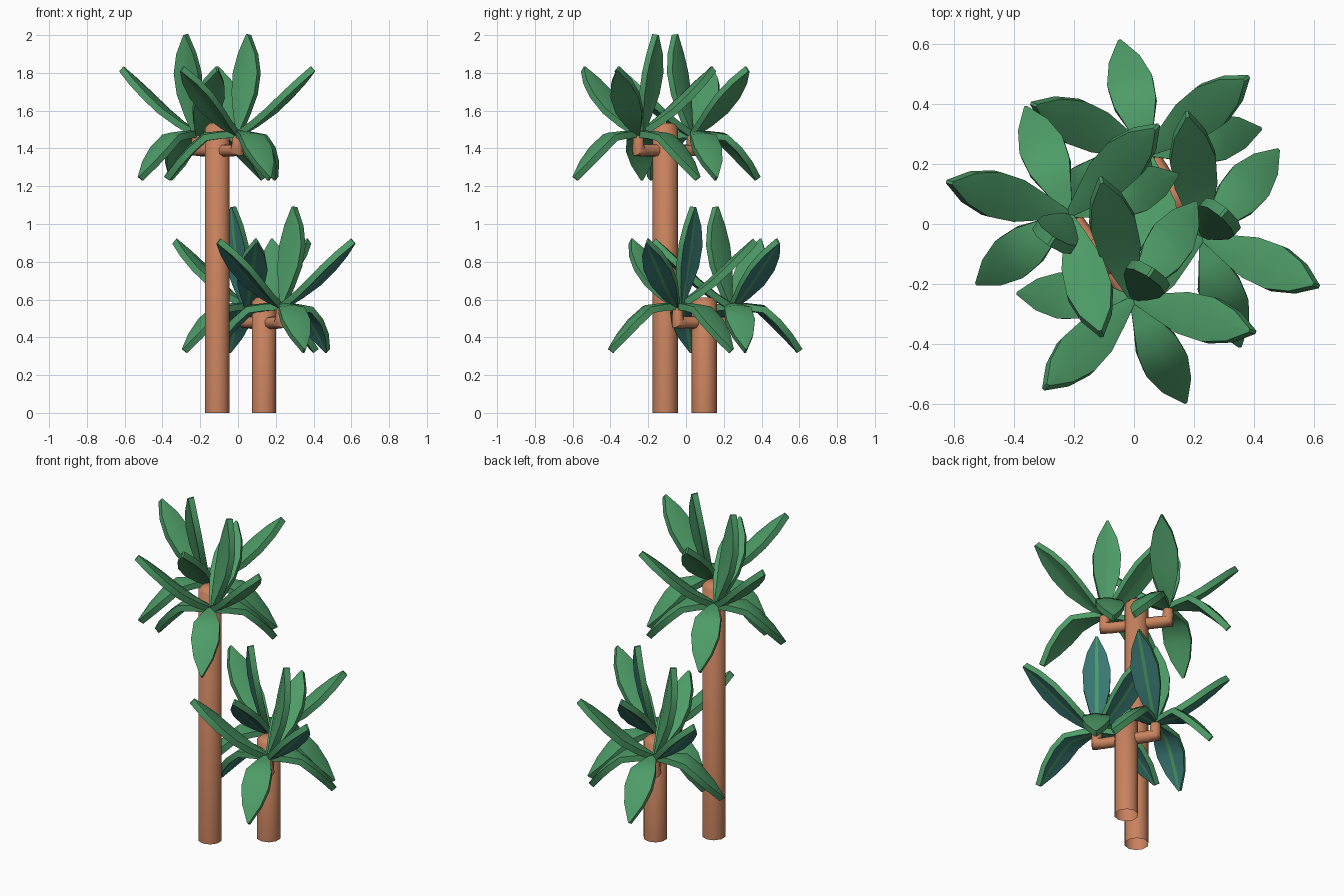
import bpy, bmesh, math
from mathutils import Vector, Matrix

if "Cube" in bpy.data.objects:
    bpy.data.objects.remove(bpy.data.objects["Cube"])


def material(name, rgb):
    m = bpy.data.materials.new(name)
    m.diffuse_color = (*rgb, 1)
    m.use_nodes = True
    m.node_tree.nodes["Principled BSDF"].inputs["Base Color"].default_value = m.diffuse_color
    return m


BARK = material("terracotta bark", (0.58, 0.225, 0.112))
GREEN = material("leaf green", (0.075, 0.33, 0.135))
TEAL = material("underside teal", (0.04, 0.19, 0.17))

# Leaf side profiles: distance from the crown, height
RISING = [(0, 0), (0.08, 0.055), (0.165, 0.125), (0.25, 0.205), (0.33, 0.278), (0.402, 0.34)]
DROOPING = [(0, 0), (0.09, -0.002), (0.18, -0.012), (0.26, -0.08), (0.33, -0.16), (0.39, -0.245)]
UPRIGHT = [(0, 0), (0.018, 0.09), (0.042, 0.2), (0.062, 0.31), (0.078, 0.41), (0.09, 0.51)]
HALF_WIDTHS = [0.012, 0.043, 0.072, 0.077, 0.053, 0.005]
THICK = 0.035


def finish(name, bm, mats):
    bmesh.ops.recalc_face_normals(bm, faces=bm.faces)
    me = bpy.data.meshes.new(name)
    bm.to_mesh(me)
    bm.free()
    for m in mats:
        me.materials.append(m)
    ob = bpy.data.objects.new(name, me)
    bpy.context.collection.objects.link(ob)
    bpy.context.view_layer.objects.active = ob
    ob.select_set(True)
    bpy.ops.object.shade_smooth_by_angle(angle=math.radians(50))
    ob.select_set(False)
    return ob


def skin(bm, rings, closed_start=True):
    """Bridge closed rings of points and cap the ends."""
    loops = [[bm.verts.new(p) for p in r] for r in rings]
    n = len(loops[0])
    for a, b in zip(loops, loops[1:]):
        for i in range(n):
            yield i, bm.faces.new((a[i], a[(i + 1) % n], b[(i + 1) % n], b[i]))
    if closed_start:
        bm.faces.new(loops[0][::-1])
    bm.faces.new(loops[-1])


def add_leaf(bm, profile, origin, azimuth):
    """Thick, slightly ridged leaf with a midrib strip underneath."""
    turn = Matrix.Translation(origin) @ Matrix.Rotation(math.radians(azimuth), 4, 'Z')
    pts = [Vector((r, 0, z)) for r, z in profile]
    rings = []
    for i, p in enumerate(pts):
        t = (pts[min(i + 1, 5)] - pts[max(i - 1, 0)]).normalized()
        up = Vector((-t.z, 0, t.x))
        w = HALF_WIDTHS[i]
        rib = min(0.009, w * 0.5)
        drop = w * 0.15
        section = [(-w, -drop), (0, 0), (w, -drop), (w, -drop - THICK),
                   (rib, -THICK), (-rib, -THICK), (-w, -drop - THICK)]
        rings.append([turn @ (p + Vector((0, s, 0)) + up * h) for s, h in section])
    # blade underside uses the second slot
    for side, face in skin(bm, rings):
        if side in (3, 5):
            face.material_index = 1


def tube(name, path, radii, sides=8, closed_start=True):
    """Round tube along a path, with mitred corners."""
    bm = bmesh.new()
    pts = [Vector(p) for p in path]
    rings = []
    for i, p in enumerate(pts):
        t = (pts[min(i + 1, len(pts) - 1)] - pts[max(i - 1, 0)]).normalized()
        q = Vector((0, 0, 1)).rotation_difference(t)
        rings.append([p + q @ Vector((radii[i] * math.cos(a), radii[i] * math.sin(a), 0))
                      for a in (math.tau * (k + 0.5) / sides for k in range(sides))])
    list(skin(bm, rings, closed_start))
    return finish(name, bm, [BARK])


def palm(label, x, y, trunk_top, crown_z, reach, spin, underside):
    # trunk with a chamfered top and a hollow foot
    tube(label + "_trunk", [(x, y, 0), (x, y, trunk_top - 0.025), (x, y, trunk_top)],
         [0.067, 0.067, 0.042], 10, False)
    # two opposite arms, each with a crown
    crowns = (("front", -53, (-63, 57, 177)), ("back", 127, (112, 217, 20)))
    for side, heading, droops in crowns:
        a = math.radians(heading + spin * 0.5)
        d = Vector((math.cos(a), math.sin(a), 0))
        base = Vector((x, y, crown_z - 0.098))
        tip = base + d * reach
        top = Vector((tip.x, tip.y, crown_z + 0.008))
        up = Vector((0, 0, 1))
        tube(f"{label}_{side}_arm",
             [base, tip - d * 0.035, tip, tip + up * 0.035, tip + up * 0.07, top],
             [0.033, 0.033, 0.04, 0.032, 0.029, 0.012])
        bm = bmesh.new()
        for k in range(3):
            add_leaf(bm, RISING, top, heading + 38 + 120 * k + spin)
        for az in droops:
            add_leaf(bm, DROOPING, top, az + spin)
        add_leaf(bm, UPRIGHT, top, heading + 110 + spin)
        finish(f"{label}_{side}_leaves", bm, [GREEN, underside])


palm("tall_palm", -0.11, -0.11, 1.535, 1.487, 0.178, 0, GREEN)
palm("short_palm", 0.137, 0.097, 0.612, 0.575, 0.168, -8, TEAL)
